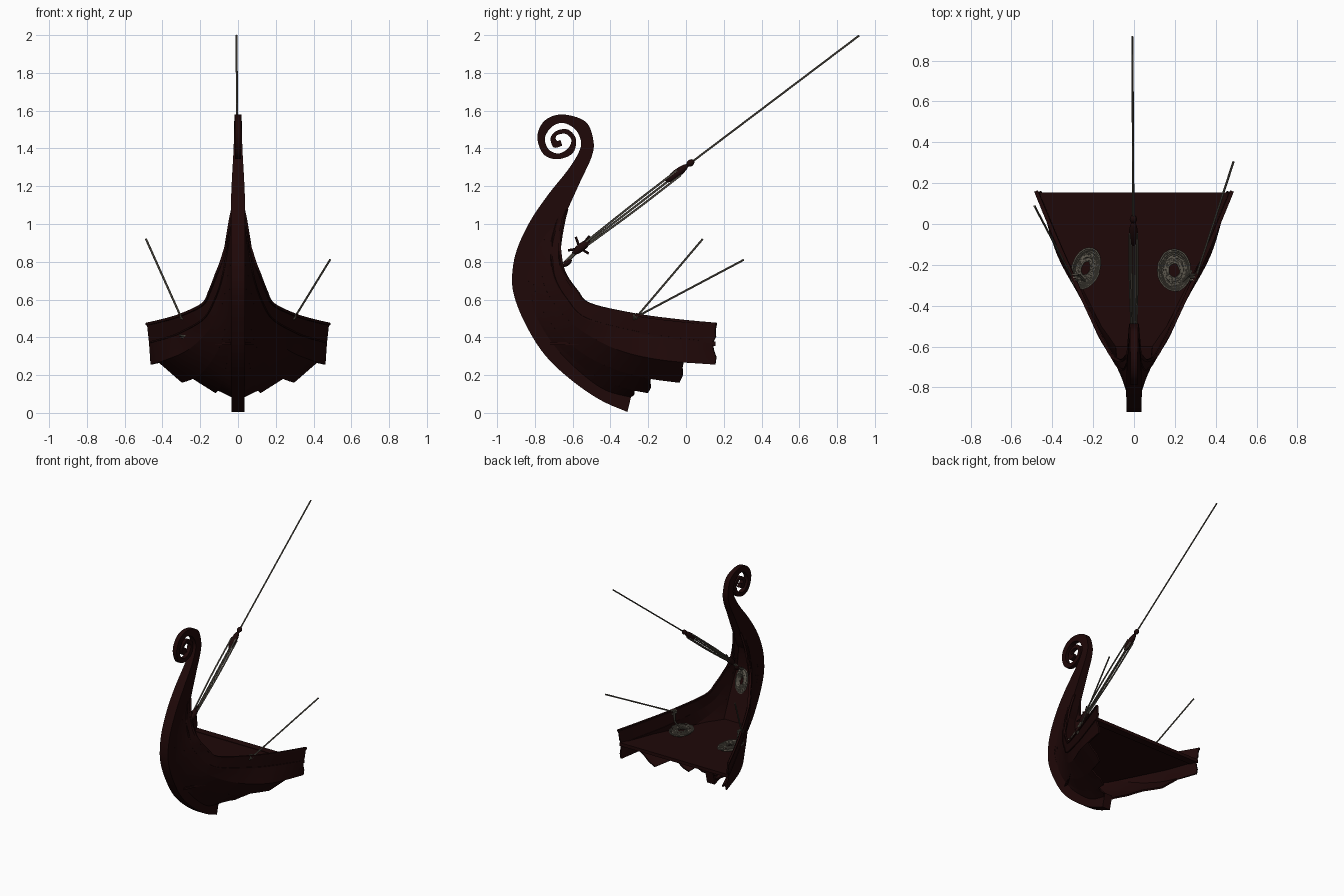
import bpy, bmesh, math, random
from mathutils import Vector

if "Cube" in bpy.data.objects:
    bpy.data.objects.remove(bpy.data.objects["Cube"])
random.seed(4)

def material(name, col):
    m = bpy.data.materials.new(name)
    m.diffuse_color = (*col, 1)
    m.use_nodes = True
    m.node_tree.nodes["Principled BSDF"].inputs["Base Color"].default_value = m.diffuse_color
    return m

WOOD = material("dark_red_wood", (0.0135, 0.0024, 0.0024))
ROPE = material("grey_rope", (0.110, 0.098, 0.076))
BLOCK = material("dark_block_wood", (0.0125, 0.003, 0.003))

def finish(name, bm, mat):
    bmesh.ops.recalc_face_normals(bm, faces=bm.faces[:])
    me = bpy.data.meshes.new(name)
    bm.to_mesh(me)
    bm.free()
    me.materials.append(mat)
    me.shade_smooth()
    me.set_sharp_from_angle(angle=math.radians(35))
    ob = bpy.data.objects.new(name, me)
    bpy.context.collection.objects.link(ob)
    return ob

def smooth(pts, k=6):
    """Catmull-Rom through points of any dimension."""
    p = [pts[0]] + list(pts) + [pts[-1]]
    out = []
    for i in range(1, len(p) - 2):
        for j in range(k):
            t = j / k
            out.append(tuple(0.5 * (2*b + (c-a)*t + (2*a-5*b+4*c-d)*t*t + (3*b-a-3*c+d)*t**3)
                             for a, b, c, d in zip(*p[i-1:i+3])))
    return out + [tuple(pts[-1])]

def loft(bm, rings, closed=True):
    vs = [[bm.verts.new(c) for c in r] for r in rings]
    n = len(rings[0])
    for a, b in zip(vs, vs[1:]):
        for i in range(n if closed else n - 1):
            j = (i + 1) % n
            bm.faces.new((a[i], a[j], b[j], b[i]))
    if closed:
        bm.faces.new(vs[0])
        bm.faces.new(vs[-1])

def tube(name, pts, r, mat=ROPE, sides=6, ref=(0, 0, 1)):
    pts = [Vector(p) for p in pts]
    rings = []
    for i, p in enumerate(pts):
        t = (pts[min(i+1, len(pts)-1)] - pts[max(i-1, 0)]).normalized()
        u = t.cross(Vector(ref)).normalized()
        v = u.cross(t)
        rings.append([p + r*(u*math.cos(2*math.pi*k/sides + .785) + v*math.sin(2*math.pi*k/sides + .785))
                      for k in range(sides)])
    bm = bmesh.new()
    loft(bm, rings)
    return finish(name, bm, mat)

# Plank edge lines, from the broken end up to the stem
KEEL = [(.033,-.28,.08), (.033,-.43,.12), (.033,-.57,.22), (.033,-.69,.34), (.033,-.79,.49),
        (.033,-.85,.63), (.033,-.86,.735), (.033,-.84,.85), (.03,-.78,.99), (.026,-.71,1.1)]
L0 = [(.125,-.175,.10), (.10,-.3,.125), (.08,-.45,.18), (.055,-.6,.285), (.045,-.72,.41),
      (.038,-.80,.55), (.036,-.83,.68), (.035,-.835,.78), (.034,-.80,.9), (.03,-.75,1.03), (.026,-.7,1.1)]
L1 = [(.31,.0,.155), (.22,-.24,.19), (.15,-.45,.26), (.09,-.62,.37), (.057,-.74,.51),
      (.044,-.80,.65), (.039,-.81,.76), (.036,-.79,.88), (.031,-.74,1.0), (.026,-.69,1.08)]
L2 = [(.465,.16,.255), (.385,-.13,.28), (.27,-.35,.33), (.17,-.53,.42), (.10,-.66,.53),
      (.064,-.745,.66), (.05,-.765,.77), (.041,-.755,.9), (.033,-.71,1.02), (.026,-.67,1.08)]
L3 = [(.48,.16,.37), (.37,-.10,.40), (.295,-.27,.43), (.18,-.53,.50), (.122,-.63,.6),
      (.087,-.69,.7), (.066,-.71,.8), (.049,-.71,.9), (.035,-.68,1.02), (.026,-.65,1.08)]
RAIL = [(.482,.16,.47), (.395,-.05,.49), (.297,-.27,.52), (.185,-.51,.575), (.147,-.58,.645),
        (.114,-.64,.73), (.087,-.662,.8), (.060,-.668,.9), (.039,-.648,1.02), (.026,-.632,1.08)]

def trimmed(line, yend, n=40):
    d = [Vector(p) for p in smooth(line, 24) if p[1] <= yend + 1e-4]
    acc = [0]
    for a, b in zip(d, d[1:]):
        acc.append(acc[-1] + (b - a).length)
    out, j = [], 0
    for i in range(n):
        s = acc[-1] * i / (n - 1)
        while j < len(d) - 2 and acc[j+1] < s:
            j += 1
        out.append(d[j].lerp(d[j+1], min(1, (s - acc[j]) / max(1e-9, acc[j+1] - acc[j]))))
    return out

# Hull planks with stepped, splintered ends
strakes = [(KEEL, L0, -.29, -.27), (L0, L1, -.2, -.185), (L1, L2, -.03, .0), (L2, L3, .155, .14), (L3, RAIL, .14, .16)]
for side, s in (("right", 1), ("left", -1)):
    for i, (lo, hi, ya, yb) in enumerate(strakes):
        bm = bmesh.new()
        rows = []
        for a, b in zip(trimmed(lo, ya), trimmed(hi, yb)):
            rows.append([(s * q.x, q.y, q.z) for q in (a, a.lerp(b, .33), a.lerp(b, .67), b)])
        rows[0][1] = (rows[0][1][0], rows[0][1][1] + .01, rows[0][1][2])
        loft(bm, rows, closed=False)
        bmesh.ops.recalc_face_normals(bm, faces=bm.faces[:])
        bmesh.ops.solidify(bm, geom=bm.faces[:], thickness=.012)
        finish(f"hull_plank_{side}_{i+1}", bm, WOOD)
    tube(f"gunwale_{side}", [(s*x, y, z) for x, y, z in smooth(RAIL)], .010, WOOD, 4)
    tube(f"rub_rail_{side}", [(s*x, y, z) for x, y, z in smooth(L3) if y < .14], .006, WOOD, 4)

# Keel, stem and scroll: outer y,z / inner y,z / half width
stem = [(-.31,.005,-.285,.11,.034), (-.457,.07,-.41,.15,.035), (-.615,.18,-.56,.25,.036),
        (-.75,.31,-.69,.37,.036), (-.85,.47,-.78,.50,.036), (-.91,.62,-.835,.635,.036),
        (-.92,.735,-.84,.735,.036), (-.895,.865,-.77,.83,.037), (-.825,1.015,-.68,.95,.038),
        (-.73,1.155,-.625,1.08,.036), (-.63,1.28,-.557,1.23,.030), (-.575,1.365,-.50,1.355,.025)]
scroll = [(-.555,1.43,-.49,1.44,.022), (-.585,1.50,-.53,1.54,.02), (-.65,1.535,-.65,1.58,.018),
          (-.71,1.515,-.745,1.55,.017), (-.747,1.455,-.787,1.465,.017), (-.727,1.395,-.755,1.37,.016),
          (-.675,1.373,-.68,1.343,.016), (-.625,1.40,-.60,1.375,.016), (-.607,1.445,-.583,1.45,.016),
          (-.637,1.477,-.625,1.50,.015), (-.68,1.472,-.685,1.493,.015), (-.69,1.455,-.717,1.455,.015),
          (-.682,1.44,-.70,1.405,.015), (-.665,1.445,-.655,1.415,.015)]
bm = bmesh.new()
loft(bm, [[(-w, a, b), (w, a, b), (w, c, d), (-w, c, d)] for a, b, c, d, w in smooth(stem + scroll, 5)])
finish("keel_stem_and_scroll", bm, WOOD)

# Deck, and the panel behind the stem
def cross_panel(name, pts, thick):
    bm = bmesh.new()
    loft(bm, [[(-x, y, z), (x, y, z)] for x, y, z in pts], closed=False)
    bmesh.ops.recalc_face_normals(bm, faces=bm.faces[:])
    bmesh.ops.solidify(bm, geom=bm.faces[:], thickness=thick)
    finish(name, bm, WOOD)

D = .375
cross_panel("deck", [(.472,.15,D), (.363,-.1,D), (.277,-.27,D), (.145,-.53,D), (.088,-.62,D), (.04,-.73,D)], .015)
cross_panel("stem_panel", smooth([(.09,-.61,D), (.082,-.675,.56), (.068,-.715,.7), (.052,-.725,.8), (.040,-.71,.92), (.030,-.67,1.02)]), .010)
cross_panel("stern_deck_beam", [(.472,.155,D+.004), (.45,.10,D+.004)], .025)

# Rope coils
def coil(name, c, rx, ry, u, v, tilt=0, turns=10):
    c, u, v = Vector(c), Vector(u).normalized(), Vector(v).normalized()
    n = u.cross(v)
    pts = []
    for i in range(turns * 20 + 1):
        a = 2 * math.pi * i / 20
        f = .32 + .68 * (i / (turns * 20)) + random.uniform(-.02, .02)
        x, y = rx * f * math.cos(a), ry * f * math.sin(a)
        x, y = x*math.cos(tilt) - y*math.sin(tilt), x*math.sin(tilt) + y*math.cos(tilt)
        pts.append(c + u*x + v*y + n*(.012*math.sin(f*7) + random.uniform(-.003, .003)))
    tube(name, pts, .0055, ROPE, 5, n)

coil("deck_coil_right", (.197,-.225,D+.025), .082, .104, (1,0,0), (0,1,0))
coil("deck_coil_left", (-.235,-.215,D+.025), .068, .106, (1,0,0), (0,1,0), -.35)
coil("stem_coil", (0,-.685,.67), .05, .095, (1,0,0), (0,-.25,1))

# Side stays, each with a hitch at the rail and a tail to its coil
for side, s, end in (("right", 1, (.487,.305,.81)), ("left", -1, (-.487,.088,.92))):
    base = Vector((s*.303, -.26, .51))
    tube(f"side_stay_{side}", [base, Vector(end)], .0055, ROPE, 6, (1,0,0))
    tube(f"stay_tail_{side}", smooth([base, (s*.28,-.255,.50), (s*.27,-.25,.44), (s*.24,-.28,D+.015)]), .006, ROPE, 6, (0,1,0))
    for k in range(3):
        y = -.275 + .014*k
        tube(f"stay_hitch_{side}_{k+1}", [(s*(.290 + .014*math.cos(a)), y, .510 + .014*math.sin(a))
             for a in [math.pi*j/6 for j in range(13)]], .0055, ROPE, 5, (0,1,0))

# Forestay with tackle between two blocks
low, high = Vector((0,-.57,.865)), Vector((-.003,.0,1.305))
axis = (high - low).normalized()
perp = Vector((0, -axis.z, axis.y))
tube("forestay", [high, (-.008,.917,1.998)], .0055, ROPE, 6, (1,0,0))
tube("anchor_rope", [(0,-.72,.745), (0,-.65,.785), low], .011, ROPE, 6, (1,0,0))
for k, (x, d) in enumerate([(-.018,.012), (.018,.012), (-.012,-.02), (.012,-.02), (0,-.004)]):
    mid = (low + high)/2 + Vector((x,0,0)) + perp*d
    tube(f"tackle_line_{k+1}", smooth([low + Vector((x*.5,0,0)) + perp*d*.5, mid, high - axis*.05 + Vector((x,0,0)) + perp*d]), .006, ROPE, 5, (1,0,0))

def pulley(name, c, length, r, mat=BLOCK):
    bm = bmesh.new()
    bmesh.ops.create_uvsphere(bm, u_segments=12, v_segments=8, radius=1)
    for v in bm.verts:
        v.co = c + axis*v.co.z*length + perp*v.co.y*r + Vector((v.co.x*r, 0, 0))
    finish(name, bm, mat)

pulley("upper_block", high - axis*.06, .075, .022)
pulley("upper_toggle", high + axis*.03, .022, .018)
pulley("lower_block", low + axis*.02, .06, .022)
pulley("anchor_block", Vector((0,-.63,.795)), .03, .016)

# Wooden horns of the cleat on the lower block
for k, (a, b) in enumerate([(.09,.02), (.03,.06), (-.045,.03), (.03,-.05)]):
    tube(f"cleat_horn_{k+1}", [low + axis*.01, low + axis*a + perp*b + Vector((.012*(-1)**k,0,0))], .007, BLOCK, 5, (1,0,0))
